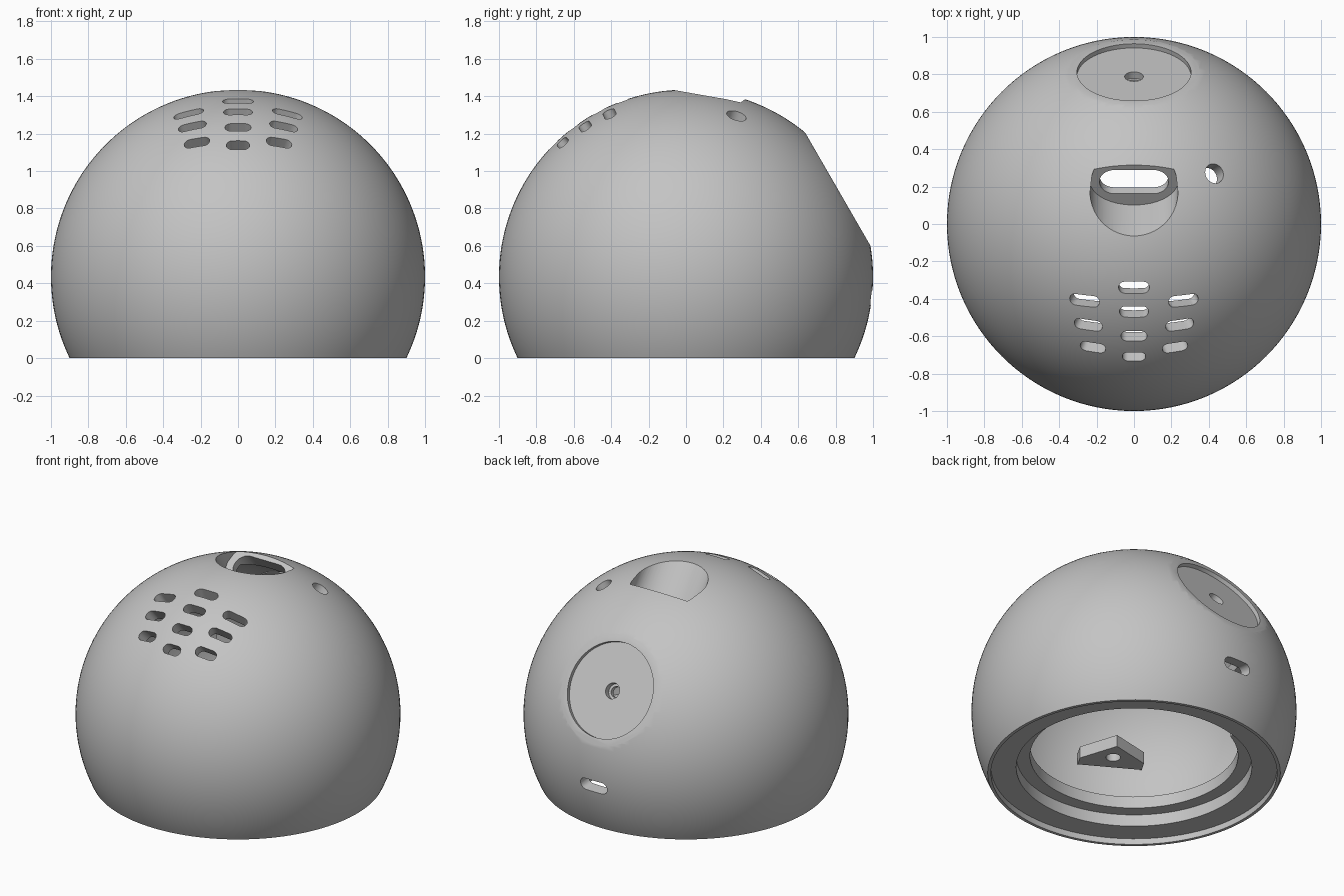
import bpy, bmesh
from math import sin, cos, pi, radians, sqrt, asin
from mathutils import Vector, Matrix

if "Cube" in bpy.data.objects:
    bpy.data.objects.remove(bpy.data.objects["Cube"])

CENTRE = Vector((0, 0, 0.435))
INNER = 0.92

grey = bpy.data.materials.new("matte grey")
grey.use_nodes = True
colour = (0.55, 0.55, 0.55, 1)
grey.diffuse_color = colour
grey.node_tree.nodes["Principled BSDF"].inputs["Base Color"].default_value = colour


def finish(name, bm):
    bmesh.ops.recalc_face_normals(bm, faces=bm.faces)
    mesh = bpy.data.meshes.new(name)
    bm.to_mesh(mesh)
    bm.free()
    mesh.materials.append(grey)
    ob = bpy.data.objects.new(name, mesh)
    bpy.context.collection.objects.link(ob)
    return ob


def frame(normal, origin):
    """Local x runs sideways, local z along the normal."""
    n = Vector(normal).normalized()
    x = (Vector((1, 0, 0)) - n * n.x).normalized()
    m = Matrix((x, n.cross(x), n)).transposed().to_4x4()
    m.translation = origin
    return m


def prism(bm, outline, m, low, high):
    """Extrude a flat outline between two depths of a frame."""
    a = [bm.verts.new(m @ Vector((x, y, low))) for x, y in outline]
    b = [bm.verts.new(m @ Vector((x, y, high))) for x, y in outline]
    bm.faces.new(a)
    bm.faces.new(b)
    for i in range(len(a)):
        j = (i + 1) % len(a)
        bm.faces.new((a[i], a[j], b[j], b[i]))


def circle(r, n=64, y=0):
    return [(r * cos(2 * pi * i / n), y + r * sin(2 * pi * i / n)) for i in range(n)]


def capsule(length, width, y=0, n=12):
    r, h = width / 2, (length - width) / 2
    right = [(h + r * cos(t), y + r * sin(t)) for t in [pi * i / n - pi / 2 for i in range(n + 1)]]
    return right + [(-x, 2 * y - v) for x, v in right]


def solid(name, *prisms):
    bm = bmesh.new()
    for p in prisms:
        prism(bm, *p)
    return finish(name, bm)


def boolean(target, tool, operation):
    tool.hide_render = True
    mod = target.modifiers.new("cut", 'BOOLEAN')
    mod.object, mod.operation, mod.solver = tool, operation, 'EXACT'
    bpy.context.view_layer.objects.active = target
    bpy.ops.object.modifier_apply(modifier=mod.name)
    bpy.data.objects.remove(tool)


def on_sphere(x, y):
    """Frame at the sphere centre, aimed at the surface above x, y."""
    return frame((x, y, sqrt(1 - x * x - y * y)), CENTRE)


# Hollow shell with a stepped base ring, turned from one profile
def arc(r, start, end, n=64):
    return [(r * cos(start + (end - start) * i / n), CENTRE.z + r * sin(start + (end - start) * i / n))
            for i in range(n + 1)]

profile = arc(1, pi / 2, -asin(CENTRE.z))
profile += [(0.88, 0), (0.88, 0.04), (0.725, 0.04), (0.725, 0.12), (0.64, 0.12), (0.64, 0.2)]
profile += arc(INNER, asin((0.2 - CENTRE.z) / INNER), pi / 2, 48)
bm = bmesh.new()
verts = [bm.verts.new((r, 0, z)) for r, z in profile]
edges = [bm.edges.new(pair) for pair in zip(verts, verts[1:])]
bmesh.ops.spin(bm, geom=verts + edges, cent=(0, 0, 0), axis=(0, 0, 1), angle=2 * pi, steps=128, use_merge=True)
bmesh.ops.remove_doubles(bm, verts=bm.verts, dist=0.0005)
shell = finish("shell", bm)

# Outline of the top pocket: straight at the back, round at the front
half = [(0.195, 0.01), (0.225, -0.05)]
half += [(0.235 * cos(t), -0.11 - 0.16 * sin(t)) for t in [pi / 2 * i / 16 for i in range(17)]]
pocket_outline = half + [(-x, y) for x, y in reversed(half[:-1])]
wide_outline = [(x * 1.25, -0.12 + (y + 0.12) * 1.35) for x, y in pocket_outline]
pocket_frame = frame((0, -0.61, 0.79), (0, 0.315, 1.384))

# Solid backing behind the pocket, kept inside the sphere
backing = solid("pocket_backing", (wide_outline, pocket_frame, -0.055, 0.35))
bm = bmesh.new()
bmesh.ops.create_uvsphere(bm, u_segments=64, v_segments=32, radius=0.97, matrix=Matrix.Translation(CENTRE))
boolean(backing, finish("trim_sphere", bm), 'INTERSECT')
boolean(shell, backing, 'UNION')

# Solid backing behind the round rear recess
rear = frame((0, cos(radians(30)), sin(radians(30))), CENTRE)
boolean(shell, solid("rear_backing", (circle(0.36), rear, 0.84, 0.91)), 'UNION')

# Pocket and its slot
boolean(shell, solid("pocket_cutter", (pocket_outline, pocket_frame, 0, 0.4)), 'DIFFERENCE')
boolean(shell, solid("pocket_slot_cutter", (capsule(0.37, 0.16, -0.113), pocket_frame, -0.25, 0.03)), 'DIFFERENCE')

# Rear flat, recess and stepped screw hole
for radius, low, high in [(0.45, 0.937, 1.1), (0.305, 0.911, 1), (0.05, 0.87, 1), (0.034, 0.75, 1)]:
    boolean(shell, solid("rear_cutter", (circle(radius), rear, low, high)), 'DIFFERENCE')

# Vents: a centre column and mirrored side columns
vents = [(0, -0.34, 0.165), (0, -0.47, 0.155), (0, -0.6, 0.14), (0, -0.71, 0.125)]
for x, y, length in [(0.265, -0.41, 0.165), (0.245, -0.54, 0.155), (0.22, -0.66, 0.14)]:
    vents += [(x, y, length), (-x, y, length)]
cuts = [(capsule(length, 0.066), on_sphere(x, y), 0.8, 1.1) for x, y, length in vents]

# Small upper hole and rear cable slot
cuts.append((circle(0.054, 32), on_sphere(0.43, 0.27), 0.8, 1.1))
cuts.append((capsule(0.2, 0.08), frame((0, 1, -0.115), CENTRE), 0.8, 1.1))
boolean(shell, solid("opening_cutters", *cuts), 'DIFFERENCE')

# Gap in the base ring at the rear
gap = [(-0.3, 0.5), (0.3, 0.5), (0.3, 0.78), (-0.3, 0.78)]
boolean(shell, solid("ring_gap_cutter", (gap, Matrix(), 0.045, 0.22)), 'DIFFERENCE')

# Three triangular screw tabs inside
tab_outline = [(0, 0.6), (0.2, 0.78), (0.2, 0.86), (-0.2, 0.86), (-0.2, 0.78)]
for i in range(3):
    turn = Matrix.Rotation(radians(30 + 120 * i), 4, 'Z')
    tab = solid("screw_tab", (tab_outline, turn, 0.53, 0.61))
    boolean(tab, solid("tab_hole_cutter", (circle(0.045, 32, 0.74), turn, 0.5, 0.7)), 'DIFFERENCE')
    boolean(shell, tab, 'UNION')

# Smooth curves, sharp edges
bpy.ops.object.select_all(action='DESELECT')
shell.select_set(True)
bpy.context.view_layer.objects.active = shell
bpy.ops.object.shade_smooth_by_angle(angle=radians(25))
